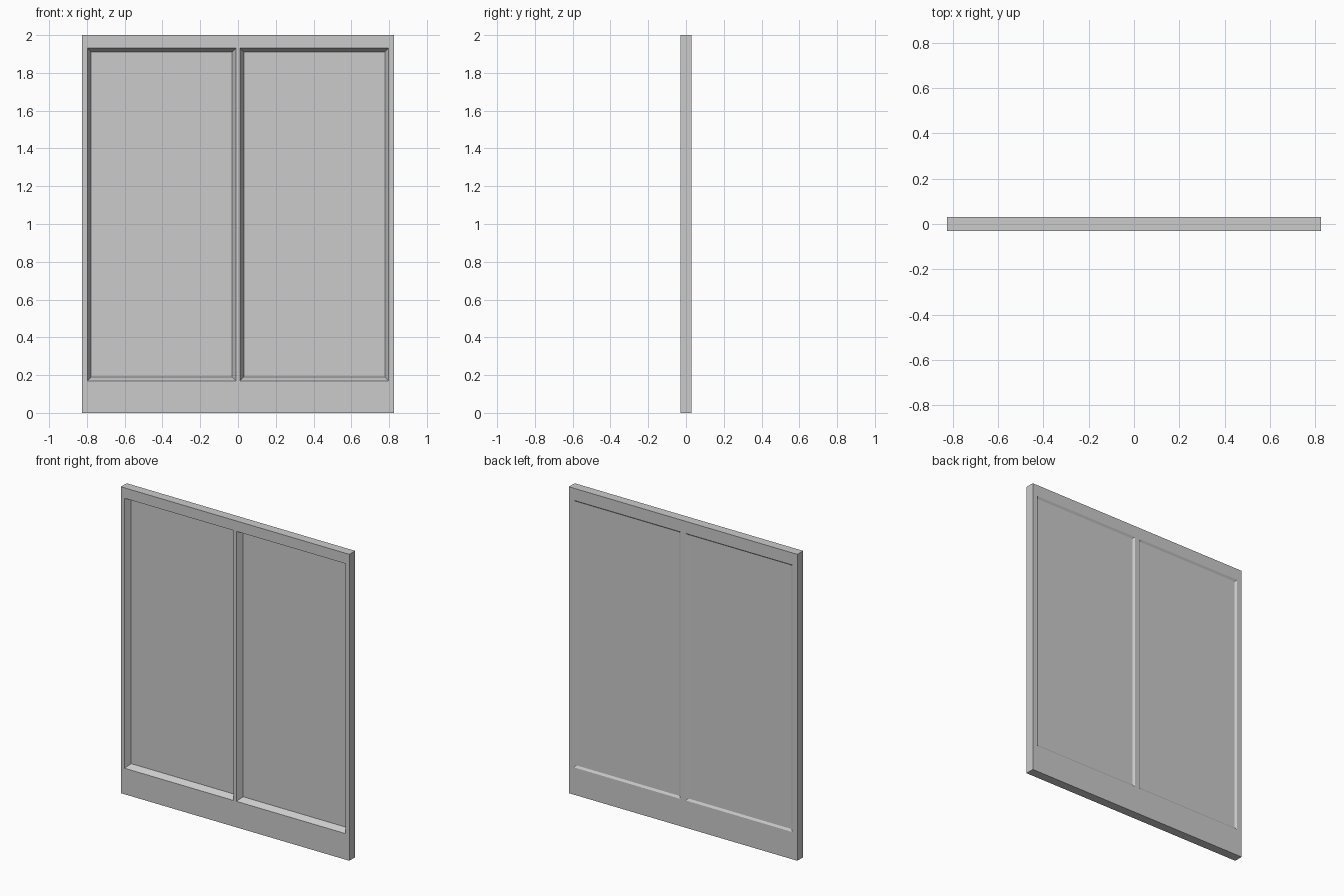
import bpy, bmesh

if "Cube" in bpy.data.objects:
    bpy.data.objects.remove(bpy.data.objects["Cube"])

W, H, T = 0.825, 2.0, 0.03            # half width, height, half thickness
SIDE, MID = 0.798, 0.010              # opening edges in x
LOW, HIGH = 0.17, 1.932               # opening edges in z
LIP = 0.021                           # how far the moulding reaches inward


def make(name, bm):
    bmesh.ops.recalc_face_normals(bm, faces=bm.faces)
    mesh = bpy.data.meshes.new(name)
    bm.to_mesh(mesh)
    bm.free()
    ob = bpy.data.objects.new(name, mesh)
    bpy.context.collection.objects.link(ob)
    return ob


def box(name, x0, x1, y0, y1, z0, z1):
    bm = bmesh.new()
    bmesh.ops.create_cube(bm, size=1)
    for v in bm.verts:
        v.co.x = x0 + (v.co.x + 0.5) * (x1 - x0)
        v.co.y = y0 + (v.co.y + 0.5) * (y1 - y0)
        v.co.z = z0 + (v.co.z + 0.5) * (z1 - z0)
    return make(name, bm)


def moulding(name, x0, x1, z0, z1, profile):
    # mitred rectangular ring; profile points are (inset, y)
    bm = bmesh.new()
    loops = []
    for i, y in profile:
        corners = ((x0 + i, z0 + i), (x1 - i, z0 + i),
                   (x1 - i, z1 - i), (x0 + i, z1 - i))
        loops.append([bm.verts.new((x, y, z)) for x, z in corners])
    for a, b in zip(loops, loops[1:] + loops[:1]):
        for k in range(4):
            n = (k + 1) % 4
            bm.faces.new((a[k], a[n], b[n], b[k]))
    return make(name, bm)


# Flat frame members
box("bottom_rail", -W, W, -T, T, 0, LOW)
box("top_rail", -W, W, -T, T, HIGH, H)
box("centre_mullion", -MID, MID, -T, T, LOW, HIGH)

# Deep slope on the front, shallow chamfer on the back
profile = [(0, -T), (LIP, 0.008), (LIP, 0.021), (0.008, T), (0, T)]

for side, s in (("left", -1), ("right", 1)):
    xa, xb = sorted((s * SIDE, s * W))
    box(side + "_stile", xa, xb, -T, T, LOW, HIGH)
    xa, xb = sorted((s * MID, s * SIDE))
    moulding(side + "_moulding", xa, xb, LOW, HIGH, profile)
    # Recessed infill panel
    box(side + "_panel", xa + LIP, xb - LIP, 0.008, 0.021,
        LOW + LIP, HIGH - LIP)
